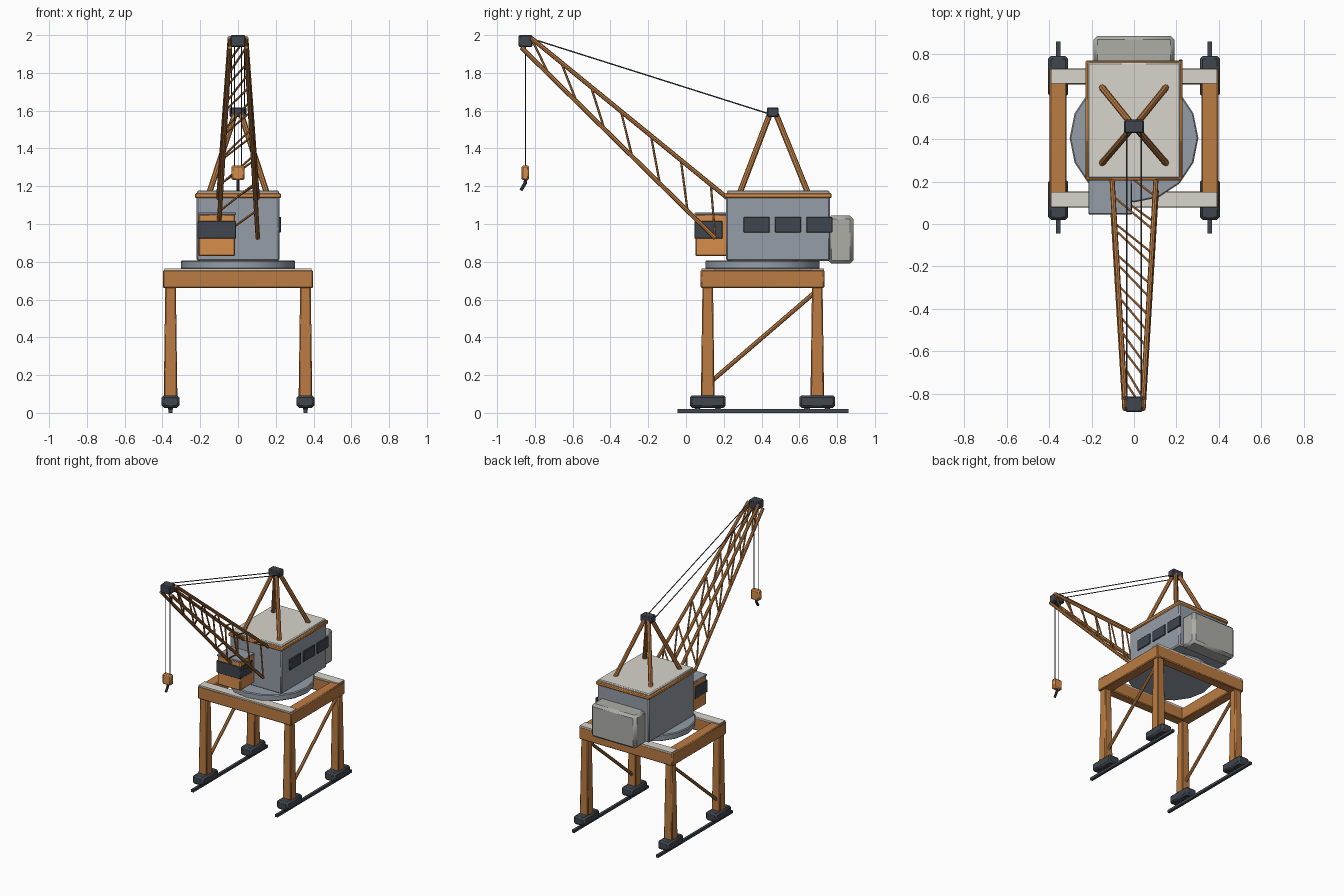
import bpy, bmesh, math
from mathutils import Vector, Matrix

if "Cube" in bpy.data.objects:
    bpy.data.objects.remove(bpy.data.objects["Cube"])


def material(name, rgb):
    m = bpy.data.materials.new(name)
    m.diffuse_color = (*rgb, 1)
    m.use_nodes = True
    m.node_tree.nodes["Principled BSDF"].inputs["Base Color"].default_value = m.diffuse_color
    return m


ORANGE = material("painted_orange", (0.50, 0.20, 0.055))
BRIGHT = material("bright_orange", (0.68, 0.27, 0.07))
STEEL = material("blue_grey_steel", (0.30, 0.34, 0.39))
DARK = material("dark_metal", (0.05, 0.06, 0.075))
PALE = material("pale_roof", (0.68, 0.66, 0.60))
WEIGHT = material("weight_grey", (0.42, 0.42, 0.39))


def finish(name, bm, mat, bevel=0.0, segments=1):
    bmesh.ops.recalc_face_normals(bm, faces=bm.faces[:])
    me = bpy.data.meshes.new(name)
    bm.to_mesh(me)
    bm.free()
    me.materials.append(mat)
    ob = bpy.data.objects.new(name, me)
    bpy.context.collection.objects.link(ob)
    if bevel:
        mod = ob.modifiers.new("bevel", "BEVEL")
        mod.width, mod.segments = bevel, segments
    bpy.ops.object.select_all(action="DESELECT")
    ob.select_set(True)
    bpy.context.view_layer.objects.active = ob
    bpy.ops.object.shade_smooth_by_angle(angle=math.radians(35))
    return ob


def box(name, lo, hi, mat, bevel=0.0, taper=1.0):
    """Box between two corners; taper scales the top face."""
    lo, hi = Vector(lo), Vector(hi)
    mid, size = (lo + hi) / 2, hi - lo
    bm = bmesh.new()
    bmesh.ops.create_cube(bm, size=1)
    for v in bm.verts:
        k = taper if v.co.z > 0 else 1
        v.co = Vector((v.co.x * size.x * k, v.co.y * size.y * k, v.co.z * size.z)) + mid
    return finish(name, bm, mat, bevel)


def rods(name, pairs, radius, mat, sides=8):
    """Straight round bars between pairs of points, in one object."""
    bm = bmesh.new()
    for a, b in pairs:
        a, b = Vector(a), Vector(b)
        d = b - a
        rot = d.to_track_quat("Z", "Y").to_matrix().to_4x4()
        bmesh.ops.create_cone(bm, cap_ends=True, segments=sides, radius1=radius, radius2=radius,
                              depth=d.length, matrix=Matrix.Translation((a + b) / 2) @ rot)
    return finish(name, bm, mat)


# Rails, wheel trucks, legs and braces of the portal
LX, LY = 0.357, (0.115, 0.695)
for side, s in (("left", -1), ("right", 1)):
    x = s * LX
    box(f"{side}_rail", (x - 0.01, -0.045, 0), (x + 0.01, 0.86, 0.02), DARK)
    for end, y in zip(("front", "rear"), LY):
        box(f"{side}_{end}_truck", (x - 0.047, y - 0.095, 0.027), (x + 0.047, y + 0.095, 0.093), DARK, 0.012)
        rods(f"{side}_{end}_wheels", [((x - 0.014, y + d, 0.044), (x + 0.014, y + d, 0.044))
                                      for d in (-0.055, 0.055)], 0.026, DARK, 12)
        box(f"{side}_{end}_leg", (x - 0.036, y - 0.036, 0.085), (x + 0.036, y + 0.036, 0.67), ORANGE, 0.006, 0.78)
    box(f"{side}_side_beam", (x - 0.04, 0.078, 0.66), (x + 0.04, 0.732, 0.757), ORANGE, 0.006)
    rods(f"{side}_brace", [((x, 0.12, 0.155), (x, 0.69, 0.645))], 0.012, ORANGE)
for end, y in zip(("front", "rear"), LY):
    box(f"{end}_cross_beam", (-0.395, y - 0.037, 0.66), (0.395, y + 0.037, 0.757), ORANGE, 0.006)
    box(f"{end}_walkway", (-0.39, y - 0.034, 0.752), (0.39, y + 0.036, 0.765), PALE)

# Turntable
bm = bmesh.new()
bmesh.ops.create_cone(bm, cap_ends=True, segments=16, radius1=0.303, radius2=0.303, depth=0.048,
                      matrix=Matrix.Translation((0, 0.405, 0.784)))
finish("turntable", bm, STEEL, 0.006)

# Machinery house, roof, counterweight and right side windows
box("machinery_house", (-0.22, 0.213, 0.805), (0.22, 0.763, 1.145), STEEL, 0.008)
box("roof_trim", (-0.228, 0.205, 1.137), (0.228, 0.771, 1.164), BRIGHT, 0.006)
box("roof_panel", (-0.217, 0.216, 1.155), (0.217, 0.76, 1.177), PALE, 0.006)
box("counterweight", (-0.19, 0.752, 0.79), (0.19, 0.886, 1.045), WEIGHT, 0.018)
for i in range(3):
    y = 0.305 + i * 0.166
    box(f"house_window_{i + 1}", (0.212, y, 0.955), (0.228, y + 0.138, 1.038), DARK, 0.003)

# Operator cabin
box("cabin", (-0.21, 0.05, 0.83), (-0.015, 0.225, 1.052), BRIGHT, 0.006)
box("cabin_window_band", (-0.215, 0.045, 0.922), (-0.01, 0.193, 1.015), DARK, 0.003)
box("cabin_roof", (-0.214, 0.046, 1.047), (-0.011, 0.216, 1.06), STEEL, 0.003)

# A-frame on the roof
rods("a_frame_legs", [((sx * 0.152, 0.465 + sy * 0.18, 1.165), (sx * 0.015, 0.46 + sy * 0.015, 1.585))
                      for sx in (-1, 1) for sy in (-1, 1)], 0.0155, ORANGE)
box("a_frame_head", (-0.046, 0.428, 1.567), (0.046, 0.491, 1.617), DARK, 0.006)

# Lattice boom: four chords with parallel diagonal lacing
BAYS = 7


def chord(upper, s, t):
    a, b = (((0.043, -0.82, 1.985), (0.108, 0.29, 1.08)) if upper else
            ((0.043, -0.872, 1.935), (0.105, 0.155, 0.925)))
    p = Vector(a).lerp(Vector(b), t)
    p.x *= s
    return p


lacing = []
for i in range(1, BAYS + 1):
    t0, t1 = (i - 1) / BAYS, i / BAYS
    lacing += [(chord(True, s, t0), chord(False, s, t1)) for s in (-1, 1)]
    lacing += [(chord(u, 1, t0), chord(u, -1, t1)) for u in (True, False)]
rods("boom_chords", [(chord(u, s, 0), chord(u, s, 1)) for u in (True, False) for s in (-1, 1)], 0.012, ORANGE)
rods("boom_lacing", lacing, 0.006, ORANGE, 6)
box("boom_head", (-0.04, -0.886, 1.937), (0.04, -0.812, 2.0), DARK, 0.006)

# Stay cables, hoist ropes and hook
rods("stay_cables", [((s * 0.034, -0.83, 1.985), (s * 0.034, 0.45, 1.58)) for s in (-1, 1)], 0.0035, DARK, 6)
rods("hoist_ropes", [((s * 0.018, -0.85, 1.95), (s * 0.018, -0.85, 1.3)) for s in (-1, 1)], 0.003, DARK, 6)
box("hook_block", (-0.035, -0.87, 1.232), (0.035, -0.83, 1.31), BRIGHT, 0.008)
rods("hook", [((0, -0.848, 1.24), (0, -0.853, 1.21)), ((0, -0.85, 1.219), (0, -0.874, 1.178))], 0.009, DARK)
